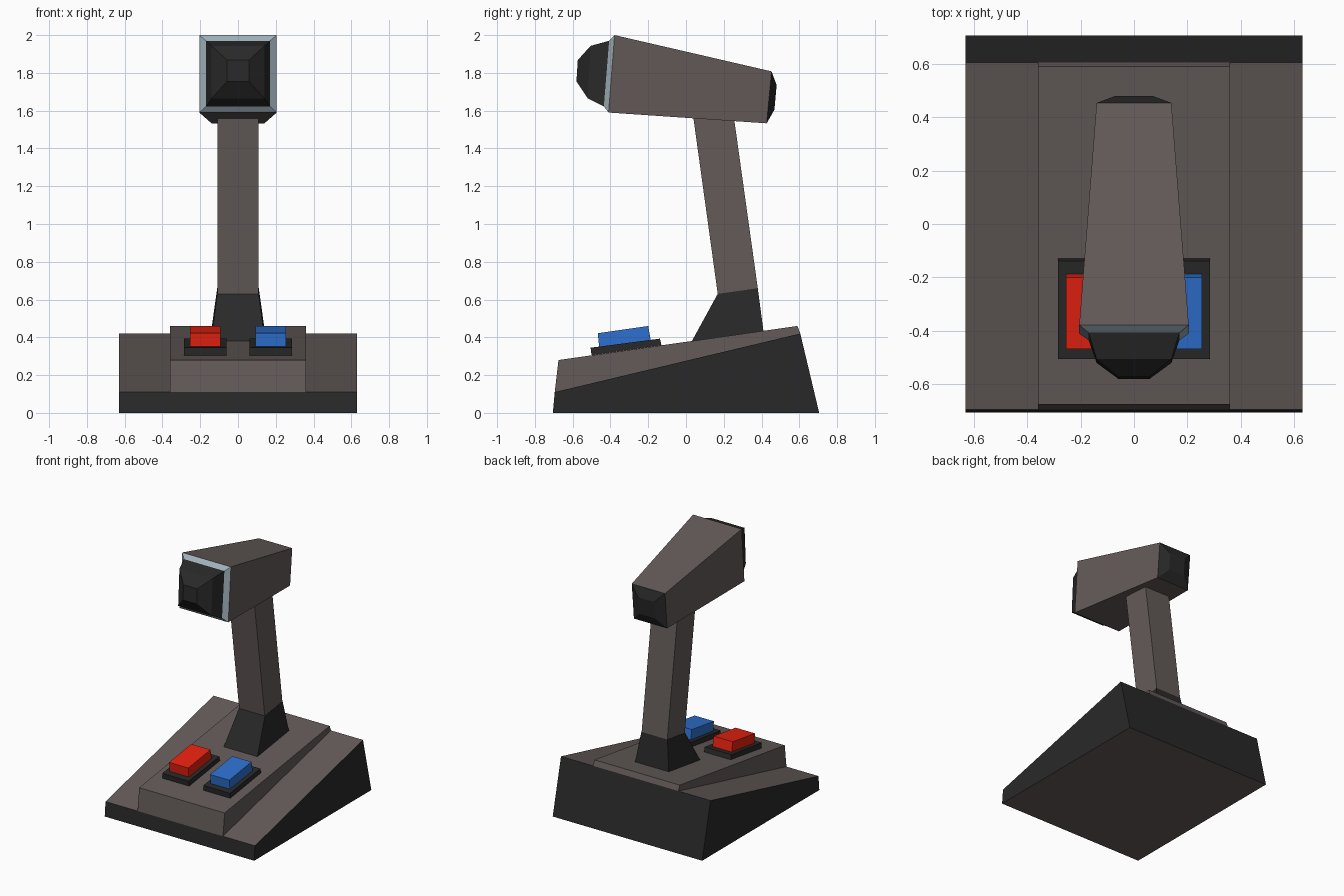
import bpy, bmesh

if "Cube" in bpy.data.objects:
    bpy.data.objects.remove(bpy.data.objects["Cube"])


def material(name, r, g, b):
    m = bpy.data.materials.new(name)
    m.diffuse_color = (r, g, b, 1)
    m.use_nodes = True
    m.node_tree.nodes["Principled BSDF"].inputs["Base Color"].default_value = m.diffuse_color
    return m


brown = material("brown_plastic", 0.125, 0.103, 0.100)
black = material("black_plastic", 0.022, 0.022, 0.022)
silver = material("silver_trim", 0.36, 0.45, 0.50)
red = material("red_plastic", 0.80, 0.016, 0.005)
blue = material("blue_plastic", 0.027, 0.16, 0.62)


def loft(name, mat, rings, cx=0.0):
    """Skin rectangular sections: each ring is (y1, z1, y2, z2, half_width)."""
    bm = bmesh.new()
    loops = []
    for y1, z1, y2, z2, w in rings:
        pts = [(cx - w, y1, z1), (cx + w, y1, z1), (cx + w, y2, z2), (cx - w, y2, z2)]
        loops.append([bm.verts.new(p) for p in pts])
    for a, b in zip(loops, loops[1:]):
        for i in range(4):
            j = (i + 1) % 4
            bm.faces.new((a[i], a[j], b[j], b[i]))
    bm.faces.new(loops[0])
    bm.faces.new(loops[-1][::-1])
    bmesh.ops.recalc_face_normals(bm, faces=bm.faces)
    mesh = bpy.data.meshes.new(name)
    bm.to_mesh(mesh)
    bm.free()
    mesh.materials.append(mat)
    obj = bpy.data.objects.new(name, mesh)
    bpy.context.collection.objects.link(obj)
    return obj


# Wedge base: black walls, brown top and underside
base = loft("base", black, [(-0.705, 0, -0.695, 0.11, 0.63),
                            (0.705, 0, 0.605, 0.42, 0.63)])
base.data.materials.append(brown)
for face in base.data.polygons:
    if abs(face.normal.z) > 0.9:
        face.material_index = 1

# Raised central panel
loft("raised_panel", brown, [(-0.695, 0.11, -0.675, 0.28, 0.36),
                             (0.605, 0.42, 0.59, 0.46, 0.36)])

# Push buttons on their trays
for side, label, mat in ((-1, "red", red), (1, "blue", blue)):
    cx = side * 0.173
    loft(label + "_button_tray", black, [(-0.50, 0.305, -0.505, 0.345, 0.112),
                                         (-0.13, 0.358, -0.138, 0.393, 0.112)], cx)
    loft(label + "_button", mat, [(-0.46, 0.350, -0.467, 0.422, 0.081),
                                  (-0.187, 0.386, -0.20, 0.46, 0.081)], cx)

# Neck and its flared collar
loft("neck_collar", black, [(0.03, 0.378, 0.41, 0.434, 0.142),
                            (0.168, 0.63, 0.38, 0.66, 0.11)])
loft("neck", brown, [(0.168, 0.63, 0.38, 0.66, 0.108),
                     (0.038, 1.57, 0.255, 1.555, 0.108)])

# Tapered microphone head with trim, grille and rear cap
front = (-0.41, 1.59, -0.378, 2.0, 0.205)
back = (0.427, 1.533, 0.453, 1.808, 0.14)
loft("head", brown, [front, back])
loft("head_trim", silver, [(-0.435, 1.622, -0.407, 1.97, 0.17), front])
loft("grille", black, [(-0.58, 1.755, -0.573, 1.868, 0.058),
                       (-0.52, 1.665, -0.505, 1.943, 0.14),
                       (-0.435, 1.622, -0.407, 1.97, 0.17)])
loft("rear_cap", black, [back, (0.468, 1.605, 0.48, 1.735, 0.068)])
